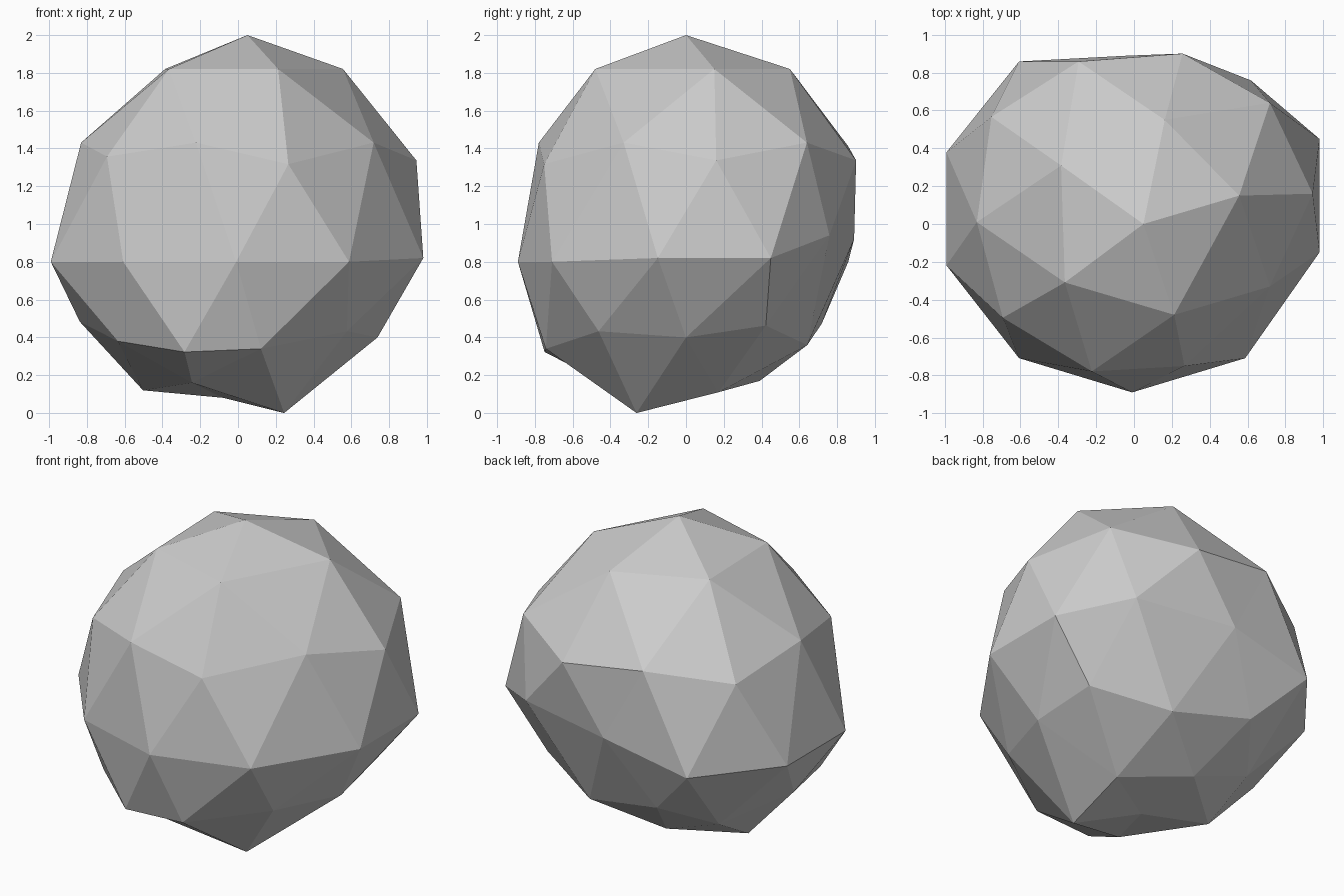
import bpy
import bmesh
from math import atan2, tau

default_cube = bpy.data.objects.get("Cube")
if default_cube:
    bpy.data.objects.remove(default_cube, do_unlink=True)

# Chipped look: nudges in hundredths, ring by ring from the crown downwards,
# each ring running counter-clockwise from the +x direction
crown = [(5, 0)]
crown_ring = [(3, 15), (0, 5), (4, 0), (6, 0), (5, 2)]
shoulder_ring = [(3, 14), (-3, 5, -2), (2, 1), (4, 3), (3, 17)]
chest_ring = [(5, 16), (-2, 5), (-3, 4), (3, 3, 2), (-1, 10, -2)]
waist_ring = [(3, 14, 2), (3, -5, 14), (-3, -11, 12), (-2, 5), (-4, 7),
              (-4, 9), (-2, 10), (-1, 11), (0, 10), (3, 16, 2)]
hip_ring = [(6, -4, 2), (-5, -3, 3), (-5, 9, 4), (-4, 0, -12), (-6, 0, -1)]
skirt_ring = [(-1, 0, 2), (1, -7, -2), (8, -3, -7), (-3, -3), (-11, -3, -4)]
foot_ring = [(-10, -10, -1), (1, -5, 5), (-4, 8), (-10, 1, 4), (-13, 1, -12)]
foot = [(-8, -3, 8)]
nudges = (crown + crown_ring + shoulder_ring + chest_ring + waist_ring
          + hip_ring + skirt_ring + foot_ring + foot)


def ring_order(vert):
    """Sort key: highest ring first, then by angle around the vertical axis."""
    angle = atan2(vert.co.y, vert.co.x) % tau
    return -round(vert.co.z, 2), round(angle, 2) % round(tau, 2)


def shape_stone(bm):
    """Stretch the upper half, squash and taper the lower half, then chip it."""
    waist_height, stretch, squash, taper = 0.8, 1.2, 0.8, 0.88
    for vert, nudge in zip(sorted(bm.verts, key=ring_order), nudges):
        below = vert.co.z < -0.1
        if below:
            vert.co.x *= taper
            vert.co.y *= taper
        vert.co.z = waist_height + vert.co.z * (squash if below else stretch)
        for axis, amount in enumerate(nudge):
            vert.co[axis] += amount / 100


# Grey stone material
stone_grey = bpy.data.materials.new("stone_grey")
stone_grey.use_nodes = True
colour = (0.6, 0.6, 0.6, 1)
stone_grey.diffuse_color = colour
for node in stone_grey.node_tree.nodes:
    if node.type == "BSDF_PRINCIPLED":
        node.inputs["Base Color"].default_value = colour

# Flat-faced boulder from a two-level icosphere
bm = bmesh.new()
bmesh.ops.create_icosphere(bm, subdivisions=2, radius=1)
shape_stone(bm)
bmesh.ops.recalc_face_normals(bm, faces=bm.faces)
mesh = bpy.data.meshes.new("boulder")
bm.to_mesh(mesh)
bm.free()
mesh.materials.append(stone_grey)
mesh.shade_flat()
boulder = bpy.data.objects.new("boulder", mesh)
bpy.context.collection.objects.link(boulder)
